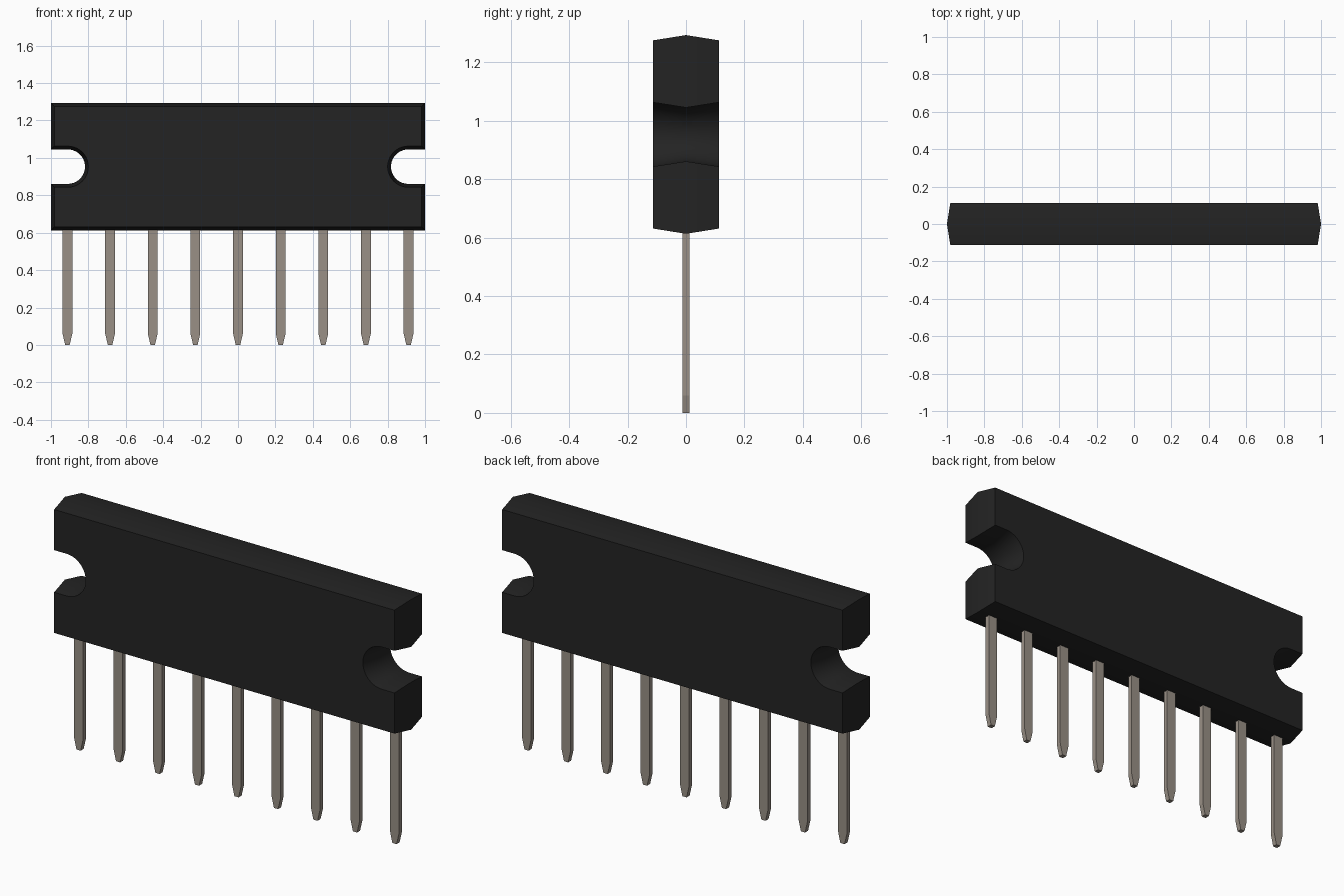
import bpy, bmesh, math

if "Cube" in bpy.data.objects:
    bpy.data.objects.remove(bpy.data.objects["Cube"], do_unlink=True)


def make_material(name, color):
    mat = bpy.data.materials.new(name)
    mat.use_nodes = True
    mat.diffuse_color = (*color, 1)
    mat.node_tree.nodes["Principled BSDF"].inputs["Base Color"].default_value = (*color, 1)
    return mat


def loft(name, rings, mat):
    """Join equal-length rings of points with side walls and two end caps."""
    bm = bmesh.new()
    loops = [[bm.verts.new(p) for p in ring] for ring in rings]
    for a, b in zip(loops, loops[1:]):
        n = len(a)
        for i in range(n):
            j = (i + 1) % n
            bm.faces.new((a[i], a[j], b[j], b[i]))
    bm.faces.new(loops[0])
    bm.faces.new(loops[-1])
    bmesh.ops.recalc_face_normals(bm, faces=bm.faces)
    mesh = bpy.data.meshes.new(name)
    bm.to_mesh(mesh)
    bm.free()
    mesh.materials.append(mat)
    obj = bpy.data.objects.new(name, mesh)
    bpy.context.collection.objects.link(obj)
    return obj


black = make_material("black plastic", (0.017, 0.017, 0.017))
metal = make_material("dull metal", (0.32, 0.28, 0.24))

BOTTOM, TOP, HALF_DEPTH, DRAFT = 0.613, 1.293, 0.113, 0.018
NOTCH_X, NOTCH_Z, NOTCH_R = 0.91, 0.953, 0.092


def body_outline(y, inset):
    """Rectangle with a round-ended slot in each short side, shrunk by inset."""
    edge, radius, steps = 1 - inset, NOTCH_R + inset, 20
    half = [(edge, BOTTOM + inset), (edge, NOTCH_Z - radius)]
    for i in range(steps + 1):
        a = -math.pi / 2 - math.pi * i / steps
        half.append((NOTCH_X + radius * math.cos(a), NOTCH_Z + radius * math.sin(a)))
    half += [(edge, NOTCH_Z + radius), (edge, TOP - inset)]
    other = [(-x, z) for x, z in reversed(half)]
    return [(x, y, z) for x, z in half + other]


# Body, widest at the mould line and drafted to both faces
body = loft("package_body", [
    body_outline(-HALF_DEPTH, DRAFT),
    body_outline(0, 0),
    body_outline(HALF_DEPTH, DRAFT),
], black)
bpy.ops.object.select_all(action="DESELECT")
body.select_set(True)
bpy.context.view_layer.objects.active = body
bpy.ops.object.shade_smooth_by_angle(angle=math.radians(30))

# Row of flat pins with tapered tips
PIN_W, PIN_D, TIP_W = 0.026, 0.0125, 0.012
for k in range(9):
    x = (k - 4) * 0.228
    rings = [[(x + sx * w, sy * PIN_D, z) for sx, sy in ((-1, -1), (1, -1), (1, 1), (-1, 1))]
             for w, z in ((TIP_W, 0), (PIN_W, 0.06), (PIN_W, BOTTOM + 0.03))]
    loft(f"pin_{k + 1}", rings, metal)
